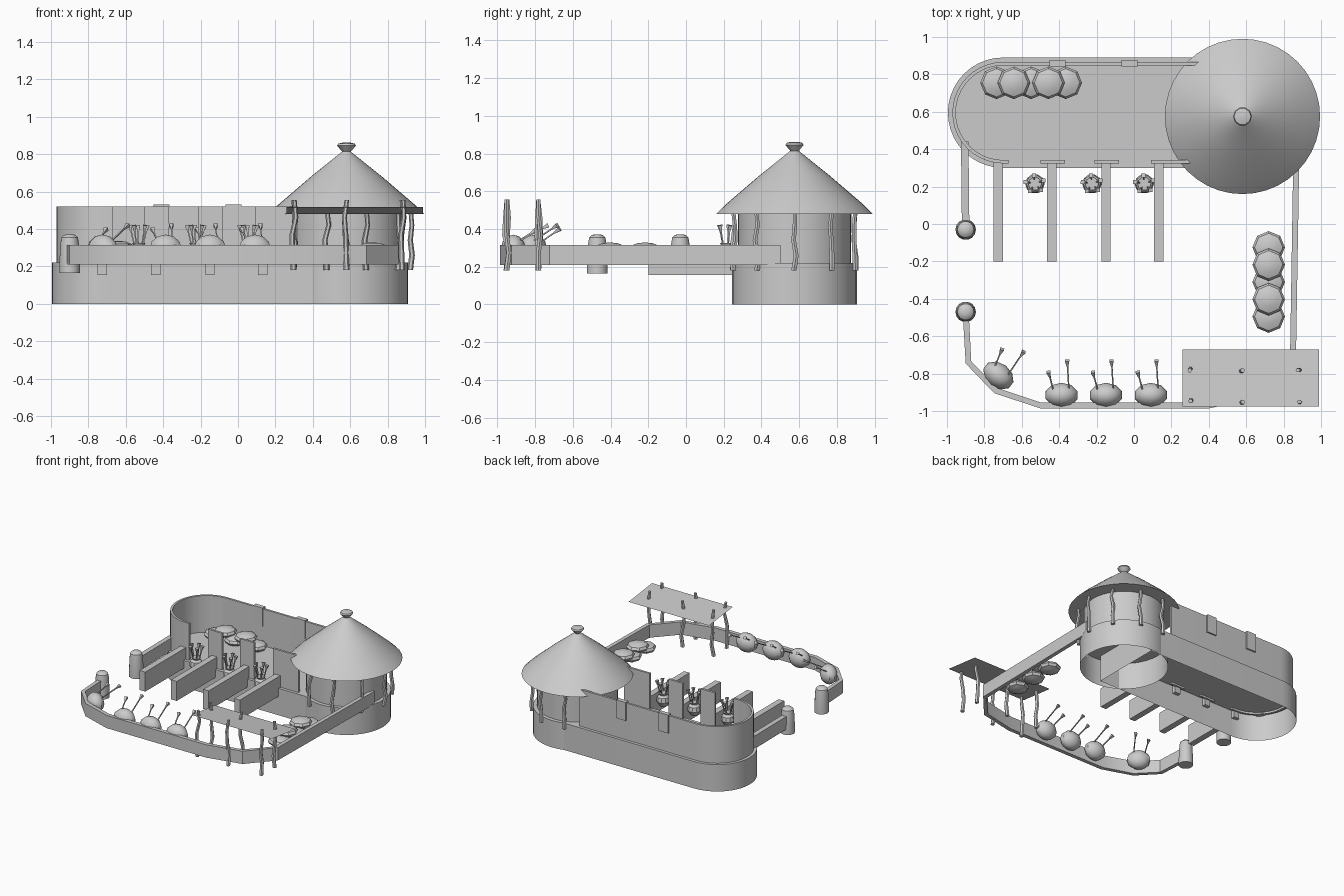
import bpy, bmesh, random
from math import sin, cos, pi, radians
from mathutils import Vector as V

if "Cube" in bpy.data.objects:
    bpy.data.objects.remove(bpy.data.objects["Cube"])

random.seed(4)


def finish(name, bm, smooth=True):
    bmesh.ops.recalc_face_normals(bm, faces=bm.faces)
    me = bpy.data.meshes.new(name)
    bm.to_mesh(me)
    bm.free()
    ob = bpy.data.objects.new(name, me)
    bpy.context.collection.objects.link(ob)
    if smooth:
        bpy.ops.object.select_all(action='DESELECT')
        ob.select_set(True)
        bpy.context.view_layer.objects.active = ob
        bpy.ops.object.shade_smooth_by_angle(angle=radians(35))
    return ob


def skin(bm, rings, cap0=True, cap1=True):
    """Bridge equal-sized rings of points into a tube."""
    vs = [[bm.verts.new(p) for p in r] for r in rings]
    n = len(vs[0])
    for a, b in zip(vs, vs[1:]):
        for i in range(n):
            j = (i + 1) % n
            bm.faces.new((a[i], a[j], b[j], b[i]))
    if cap0:
        bm.faces.new(vs[0][::-1])
    if cap1:
        bm.faces.new(vs[-1])


def circle(x, y, z, r, n):
    return [(x + r * cos(2 * pi * i / n), y + r * sin(2 * pi * i / n), z) for i in range(n)]


def lathe(name, x, y, prof, n, cap0=True, cap1=True):
    bm = bmesh.new()
    skin(bm, [circle(x, y, z, r, n) for r, z in prof], cap0, cap1)
    return finish(name, bm)


def ribbon(name, path, t, z0, z1):
    """Upright wall of thickness t along an open path."""
    P = [V(p) for p in path]
    bm = bmesh.new()
    rings = []
    for i, p in enumerate(P):
        d = (P[min(i + 1, len(P) - 1)] - P[max(i - 1, 0)]).normalized()
        s = V((-d.y, d.x)) * t / 2
        a, b = p + s, p - s
        rings.append([(a.x, a.y, z0), (a.x, a.y, z1), (b.x, b.y, z1), (b.x, b.y, z0)])
    skin(bm, rings)
    return finish(name, bm)


def box(name, x0, x1, y0, y1, z0, z1):
    return ribbon(name, [(x0, (y0 + y1) / 2), (x1, (y0 + y1) / 2)], y1 - y0, z0, z1)


def blob(bm, x, y, z, rx, ry, rz, seg=8, rot=0):
    res = bmesh.ops.create_uvsphere(bm, u_segments=seg, v_segments=6, radius=1)
    for v in res['verts']:
        px, py = v.co.x * rx, v.co.y * ry
        v.co = V((x + px * cos(rot) - py * sin(rot), y + px * sin(rot) + py * cos(rot), z + v.co.z * rz))


def arrow(bm, a, b):
    """Thin shaft from a to b with a flared fletching at b."""
    a, b = V(a), V(b)
    d = (b - a).normalized()
    u = d.orthogonal().normalized()
    w = d.cross(u)

    def ring(p, r):
        return [p + (u * cos(k * pi / 2) + w * sin(k * pi / 2)) * r for k in range(4)]
    skin(bm, [ring(a, .005), ring(b - d * .04, .005), ring(b, .016)])


def crooked_post(name, x, y, z0, z1):
    bm = bmesh.new()
    rings = []
    for k in range(5):
        j = .012 if 0 < k < 4 else .004
        rings.append(circle(x + random.uniform(-j, j), y + random.uniform(-j, j),
                            z0 + (z1 - z0) * k / 4, .016 - .001 * k, 6))
    skin(bm, rings)
    return finish(name, bm)


CY = .595
TX, TY = .58, .575


def arc(r, a0, a1, n=20):
    return [(-.70 + r * cos(radians(a0 + (a1 - a0) * i / n)),
             CY + r * sin(radians(a0 + (a1 - a0) * i / n))) for i in range(n + 1)]


# long rounded base, open underneath, and its tower end
outline = arc(.295, 90, 270) + [(.58, CY - .295), (.58, CY + .295)]
bm = bmesh.new()
skin(bm, [[(x, y, z) for x, y in outline] for z in (0, .22)], cap0=False)
finish("hall_base", bm)
lathe("tower_base", TX, TY, [(.33, 0), (.33, .22)], 40, cap0=False)
lathe("tower_wall", TX, TY, [(.30, .215), (.30, .50)], 40)

# upper wall: curved back run plus front piers between the openings
ribbon("hall_wall", [(.36, CY + .262)] + arc(.262, 90, 270) + [(-.67, CY - .262)], .018, .205, .52)
for x0, x1 in ((-.50, -.37), (-.21, -.08), (.09, .32)):
    box("front_pier", x0, x1, .324, .342, .205, .52)
for x in (-.41, -.025):
    box("back_panel", x - .043, x + .043, .842, .878, .38, .53)

# stall dividers
for x in (-.725, -.44, -.15, .132):
    box("stall_divider", x - .025, x + .025, -.20, .33, .155, .315)

# tower roof and finial
lathe("tower_roof", TX, TY, [(.415, .48), (.365, .53), (.19, .68), (.015, .82)], 40)
lathe("roof_finial", TX, TY, [(.012, .80), (.05, .845), (.045, .856), (.02, .862)], 10)
for k in range(-3, 4):
    a = radians(36 * k)
    crooked_post("tower_post", TX + .34 * cos(a), TY + .34 * sin(a), .18, .50)

# lean-to canopy
bm = bmesh.new()
bm.faces.new([bm.verts.new(p) for p in ((.26, -.975, .517), (.99, -.975, .517),
                                        (.99, -.67, .48), (.26, -.67, .48))])
finish("canopy_sheet", bm, False)
for x in (.30, .58, .88):
    for y in (-.95, -.78):
        crooked_post("canopy_post", x, y, .18, .555)

# yard fence and gate posts
ribbon("yard_fence", [(-.90, -.47), (-.885, -.74), (-.74, -.89), (-.50, -.97), (.40, -.97),
                      (.68, -.91), (.85, -.72), (.87, .50)], .032, .21, .315)
ribbon("side_fence", [(-.90, -.03), (-.905, .44)], .04, .21, .315)
for y in (-.03, -.47):
    lathe("gate_post", -.90, y, [(.055, .165), (.055, .215), (.05, .32), (.044, .355),
                                 (.03, .368), (.01, .372)], 14)

# straw targets with a pair of arrows each
for x, y, rot in ((-.725, -.81, -.65), (-.387, -.915, 0), (-.15, -.915, 0), (.09, -.915, 0)):
    bm = bmesh.new()
    blob(bm, x, y, .295, .09, .066, .075, 10, rot)
    finish("straw_target", bm)
    bm = bmesh.new()
    for s in (-1, 1):
        a, b = V((s * .04, .01)), V((s * .05 - .02, .155 + s * .03))
        p, q = [(x + v.x * cos(rot) - v.y * sin(rot), y + v.x * sin(rot) + v.y * cos(rot))
                for v in (a, b)]
        arrow(bm, (*p, .325), (*q, .42 if s > 0 else .40))
    finish("target_arrows", bm)

# arrow pots in the stalls
for x in (-.53, -.225, .055):
    y = .215
    lathe("arrow_pot", x, y, [(.028, .22), (.052, .26), (.045, .295), (.028, .31), (.036, .325)], 10)
    bm = bmesh.new()
    for k in range(5):
        a = k * 2 * pi / 5 + .4
        arrow(bm, (x + .012 * cos(a), y + .012 * sin(a), .26),
              (x + .05 * cos(a), y + .045 * sin(a), .42))
    finish("pot_arrows", bm)

# sack piles: three below, two on top
for cx, cy, dx, dy, z in ((-.55, .755, 1, 0, .255), (.72, -.31, 0, 1, .247)):
    for k in (-2, -1, 0, 1, 2):
        bm = bmesh.new()
        up = k % 2
        blob(bm, cx + dx * k * .0925, cy + dy * k * .0925, z + .045 * up, .087, .087, .037)
        finish("sack", bm)
